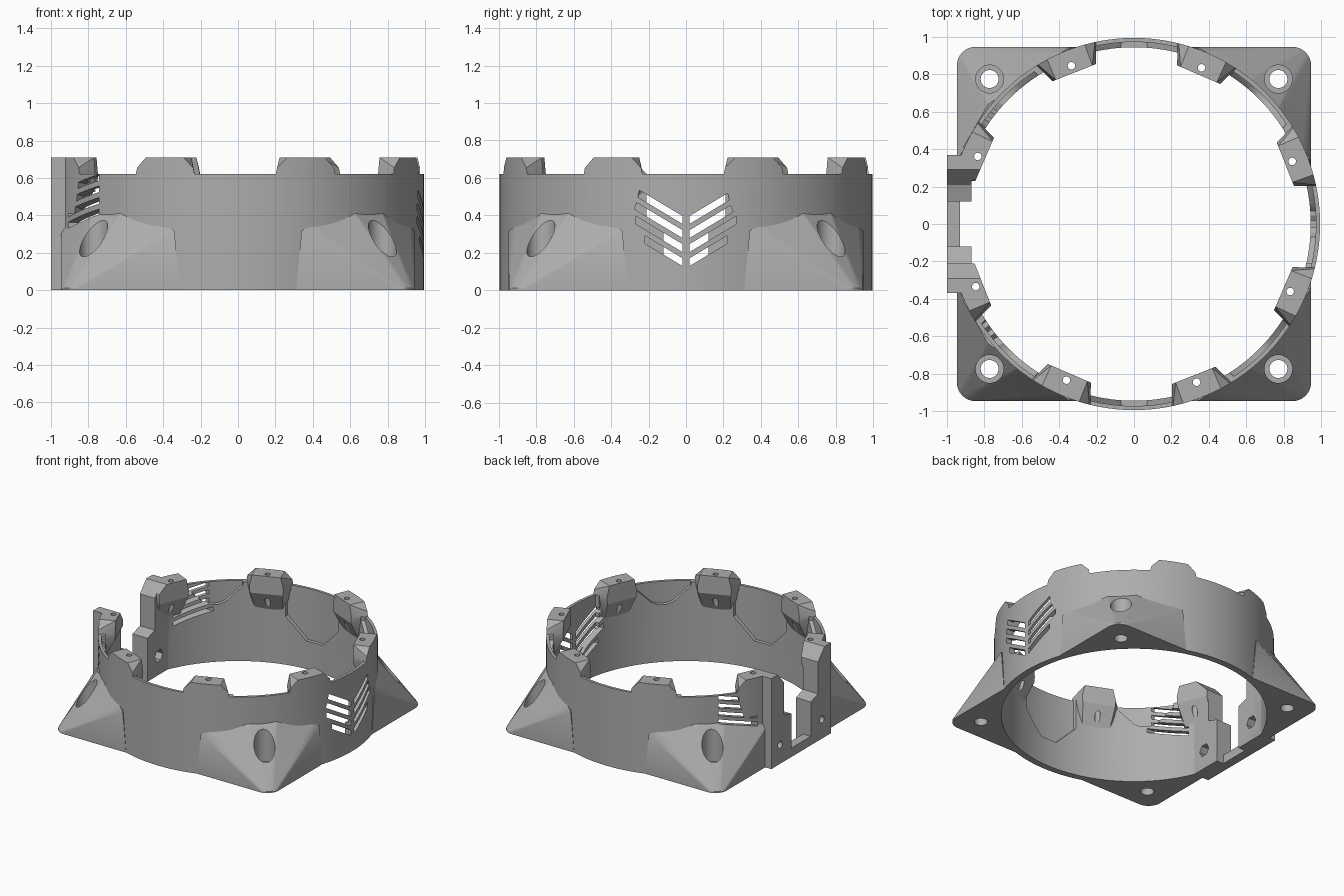
import bpy, bmesh
from math import sin, cos, pi, radians
from mathutils import Matrix, Vector

cube = bpy.data.objects.get("Cube")
if cube:
    bpy.data.objects.remove(cube, do_unlink=True)

grey = bpy.data.materials.new("matte grey")
grey.use_nodes = True
colour = (0.42, 0.42, 0.42, 1)
grey.diffuse_color = colour
grey.node_tree.nodes["Principled BSDF"].inputs["Base Color"].default_value = colour

OUTER, BORE, RECESS, RIM, TOP = 0.995, 0.945, 0.973, 0.62, 0.71


def finish(name, bm, turn=0):
    bmesh.ops.recalc_face_normals(bm, faces=bm.faces)
    bm.transform(Matrix.Rotation(turn, 4, "Z"))
    mesh = bpy.data.meshes.new(name)
    bm.to_mesh(mesh)
    bm.free()
    mesh.materials.append(grey)
    ob = bpy.data.objects.new(name, mesh)
    bpy.context.collection.objects.link(ob)
    return ob


def hull(name, points, turn=0):
    bm = bmesh.new()
    for p in points:
        bm.verts.new(p)
    out = bmesh.ops.convex_hull(bm, input=bm.verts[:])
    loose = list({v for v in out["geom_interior"] if isinstance(v, bmesh.types.BMVert)})
    bmesh.ops.delete(bm, geom=loose, context="VERTS")
    bmesh.ops.dissolve_limit(bm, angle_limit=0.002, verts=bm.verts[:], edges=bm.edges[:])
    return finish(name, bm, turn)


def prism(name, outline, x0, x1, turn=0):
    """Extrude a (y, z) outline along x."""
    bm = bmesh.new()
    face = bm.faces.new([bm.verts.new((x0, y, z)) for y, z in outline])
    out = bmesh.ops.extrude_face_region(bm, geom=[face])
    moved = [g for g in out["geom"] if isinstance(g, bmesh.types.BMVert)]
    bmesh.ops.translate(bm, verts=moved, vec=(x1 - x0, 0, 0))
    return finish(name, bm, turn)


def box(name, x0, x1, y, z0, z1):
    return prism(name, [(-y, z0), (y, z0), (y, z1), (-y, z1)], x0, x1)


def cylinder(name, r, z0, z1, at=(0, 0), sides=144):
    bm = bmesh.new()
    place = Matrix.Translation((at[0], at[1], (z0 + z1) / 2))
    bmesh.ops.create_cone(bm, cap_ends=True, segments=sides, radius1=r, radius2=r,
                          depth=z1 - z0, matrix=place)
    return finish(name, bm)


def combine(ob, other, how):
    mod = ob.modifiers.new(how, "BOOLEAN")
    mod.operation, mod.object, mod.solver = how, other, "EXACT"
    bpy.context.view_layer.objects.active = ob
    bpy.ops.object.modifier_apply(modifier=mod.name)
    bpy.data.objects.remove(other, do_unlink=True)


def mirrored(outline):
    return outline + [(-y, z) for y, z in reversed(outline)]


# Ring body with four sloped corner feet
body = cylinder("fan_ring_housing", OUTER, 0, RIM)
SIDE, ROUND = 0.947, 0.1
for k in range(4):
    pts = [(0.5, 0.5, 0), (0.5, 0.5, 0.3)]
    for i in range(9):
        a = i * pi / 16
        x, y = (SIDE - ROUND + ROUND * f(a) for f in (cos, sin))
        pts += [(x, y, 0), (x, y, 0.012)]
    for x, y, z in ((0.31, SIDE, 0), (0.34, SIDE, 0.32), (0.62, 0.77, 0.42)):
        pts += [(x, y, z), (y, x, z)]
    combine(body, hull("corner_foot", pts, k * pi / 2), "UNION")
combine(body, cylinder("bore", BORE, -0.1, 1), "DIFFERENCE")

# Counterbored screw holes in the feet
for sx in (-1, 1):
    for sy in (-1, 1):
        at = (sx * 0.772, sy * 0.775)
        combine(body, cylinder("counterbore", 0.075, 0.12, 1, at, 32), "DIFFERENCE")
        combine(body, cylinder("screw_hole", 0.048, -0.1, 0.2, at, 32), "DIFFERENCE")

# Shallow recesses inside the wall, deep at the sides and short above the feet
deep = mirrored([(0.07, 0.22), (0.23, 0.38), (0.23, 0.8)])
short = mirrored([(0.03, 0.45), (0.08, 0.47), (0.2, 0.59), (0.2, 0.8)])
for k in range(8):
    if k == 4:
        continue
    cut = prism("recess", short if k % 2 else deep, 0.7, 1.2, k * pi / 4)
    combine(cut, cylinder("recess_limit", RECESS, 0, 1), "INTERSECT")
    combine(body, cut, "DIFFERENCE")


# Slanted vent slots: a chevron on one side, two banks on the other
def slot(s, y0, z0, y1, z1, h, x0, x1):
    outline = [(s * y0, z0), (s * y1, z1), (s * y1, z1 + h), (s * y0, z0 + h)]
    combine(body, prism("vent_slot", outline, x0, x1), "DIFFERENCE")


for s in (-1, 1):
    for k in range(4):
        end = (0.22, 0.27, 0.305, 0.345)[k]
        start = 0.13 + 0.075 * k
        slot(s, 0.02, start, end, start + 0.6 * (end - 0.02), 0.042, 0.8, 1.2)
        low = 0.33 + 0.062 * k
        slot(s, 0.41, low, 0.66, low + 0.07, 0.033, -1.2, -0.55)

# Eight screw tabs rising above the rim
for k in range(8):
    turn = radians(21.6 + 45 * k)
    pts = []
    for s in (-1, 1):
        pts += [(1.05, s * 0.11, TOP), (0.87, s * 0.105, TOP),
                (1.05, s * 0.2, RIM), (0.87, s * 0.125, RIM),
                (0.87, s * 0.12, 0.57), (0.95, s * 0.1, 0.41),
                (1.05, s * 0.15, 0.41)]
    tab = hull("screw_tab", pts, turn)
    combine(tab, cylinder("tab_limit", OUTER, 0, 1), "INTERSECT")
    combine(body, tab, "UNION")
    at = (0.91 * cos(turn), 0.91 * sin(turn))
    combine(body, cylinder("tab_hole", 0.02, 0.3, 1, at, 16), "DIFFERENCE")

# Connector block with a stepped opening
combine(body, box("connector_block", -1, -0.87, 0.37, 0, TOP), "UNION")
opening = mirrored([(0.12, 0.07), (0.12, 0.34), (0.21, 0.37), (0.21, RIM), (0.3, 0.72), (0.3, 0.9)])
combine(body, prism("opening", opening, -1.2, -0.8), "DIFFERENCE")
combine(body, box("sill_trim", -0.93, -0.8, 0.12, -0.1, 0.2), "DIFFERENCE")

# Cross holes with hexagonal nut pockets in the block
for s in (-1, 1):
    for r, sides, x0, x1 in ((0.027, 24, -1.2, -0.8), (0.05, 6, -0.93, -0.8)):
        ring = [(s * 0.26 + r * cos(2 * pi * i / sides), 0.15 + r * sin(2 * pi * i / sides))
                for i in range(sides)]
        combine(body, prism("nut_pocket", ring, x0, x1), "DIFFERENCE")

# Smooth curved walls, sharp edges
bpy.ops.object.select_all(action="DESELECT")
body.select_set(True)
bpy.context.view_layer.objects.active = body
bpy.ops.object.shade_smooth_by_angle(angle=radians(25))
